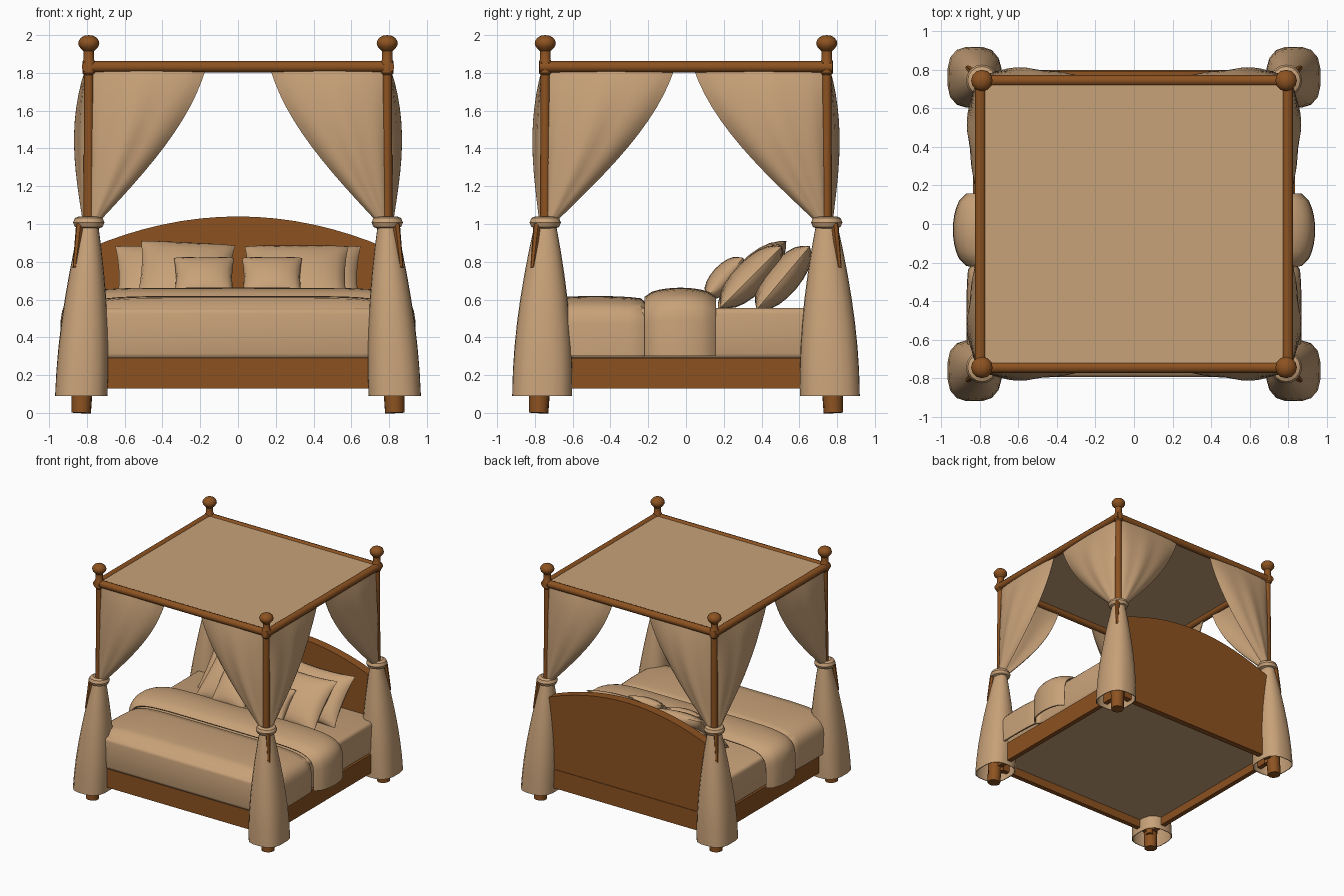
import bpy, bmesh
from math import sin, cos, pi, radians
from mathutils import Vector, Matrix

old = bpy.data.objects.get("Cube")
if old:
    bpy.data.objects.remove(old, do_unlink=True)


def material(name, rgb):
    m = bpy.data.materials.new(name)
    m.use_nodes = True
    m.diffuse_color = (*rgb, 1)
    m.node_tree.nodes["Principled BSDF"].inputs["Base Color"].default_value = (*rgb, 1)
    return m


WOOD = material("warm brown wood", (0.265, 0.085, 0.015))
CLOTH = material("tan cloth", (0.58, 0.36, 0.19))


def finish(ob, name, mat, solid=0, bevel=0):
    """Name, colour, thicken or round an object, then shade it."""
    ob.name = ob.data.name = name
    ob.data.materials.append(mat)
    bpy.ops.object.select_all(action='DESELECT')
    ob.select_set(True)
    bpy.context.view_layer.objects.active = ob
    bpy.ops.object.transform_apply(location=False, rotation=True, scale=True)
    if solid:
        mod = ob.modifiers.new("thickness", 'SOLIDIFY')
        mod.thickness, mod.offset = solid, 0
        bpy.ops.object.modifier_apply(modifier=mod.name)
    if bevel:
        mod = ob.modifiers.new("rounding", 'BEVEL')
        mod.width, mod.segments = bevel, 3
        bpy.ops.object.modifier_apply(modifier=mod.name)
    bpy.ops.object.shade_smooth_by_angle(angle=radians(40))
    return ob


def surface(name, f, nu, nv, mat, solid=0):
    """Grid surface from f(u, v) with u and v in 0..1; touching borders are welded."""
    bm = bmesh.new()
    g = [[bm.verts.new(f(i / nu, j / nv)) for j in range(nv + 1)] for i in range(nu + 1)]
    for i in range(nu):
        for j in range(nv):
            bm.faces.new((g[i][j], g[i + 1][j], g[i + 1][j + 1], g[i][j + 1]))
    bmesh.ops.remove_doubles(bm, verts=bm.verts, dist=0.0005)
    bmesh.ops.recalc_face_normals(bm, faces=bm.faces)
    me = bpy.data.meshes.new(name)
    bm.to_mesh(me)
    bm.free()
    ob = bpy.data.objects.new(name, me)
    bpy.context.collection.objects.link(ob)
    return finish(ob, name, mat, solid)


def box(name, x, y, z, mat, bevel=0):
    lo, hi = Vector((x[0], y[0], z[0])), Vector((x[1], y[1], z[1]))
    bpy.ops.mesh.primitive_cube_add(size=1, location=(lo + hi) / 2)
    ob = bpy.context.object
    ob.scale = hi - lo
    return finish(ob, name, mat, 0, bevel)


def rod(name, a, b, r1, r2, mat, sides=10):
    a, b = Vector(a), Vector(b)
    bpy.ops.mesh.primitive_cone_add(vertices=sides, radius1=r1, radius2=r2,
                                    depth=(b - a).length, location=(a + b) / 2)
    ob = bpy.context.object
    ob.rotation_euler = (b - a).to_track_quat('Z', 'Y').to_euler()
    return finish(ob, name, mat)


def lathe(name, centre, profile, mat, sides=12):
    def f(u, v):
        r, z = profile[round(v * (len(profile) - 1))]
        return (centre[0] + r * cos(2 * pi * u), centre[1] + r * sin(2 * pi * u), z)
    return surface(name, f, sides, len(profile) - 1, mat)


PX, PY = 0.79, 0.745   # post positions

# Bed frame boards, recessed base and mattress
for s, side in ((1, "left"), (-1, "right")):
    box(side + "_side_rail", sorted((s * .795, s * .835)), (-.77, .77), (.13, .29), WOOD)
box("foot_board", (-.83, .83), (-.785, -.745), (.13, .29), WOOD)
box("back_board", (-.83, .83), (.75, .80), (.13, .29), WOOD)
box("bed_base", (-.80, .80), (-.75, .755), (.2, .3), CLOTH)
box("mattress", (-.83, .83), (-.795, .73), (.285, .555), CLOTH, .03)

# Arched headboard: outline extruded backwards
bm = bmesh.new()
xs = [-.8 + .1 * i for i in range(17)]
outline = [(-.8, .2)] + [(x, 1.04 - .27 * x * x) for x in xs] + [(.8, .2)]
face = bm.faces.new([bm.verts.new((x, .72, z)) for x, z in outline])
ext = bmesh.ops.extrude_face_region(bm, geom=[face])
bmesh.ops.translate(bm, vec=(0, .075, 0),
                    verts=[v for v in ext["geom"] if isinstance(v, bmesh.types.BMVert)])
bmesh.ops.recalc_face_normals(bm, faces=bm.faces)
me = bpy.data.meshes.new("headboard")
bm.to_mesh(me)
bm.free()
headboard = bpy.data.objects.new("headboard", me)
bpy.context.collection.objects.link(headboard)
finish(headboard, "headboard", WOOD)


# Blanket and folded cover: boxy arch swept along the bed, swelling between its ends
def drape(name, y0, y1, hw, dx, top, dz, power):
    def f(u, v):
        a = pi * u
        puff = max(0, sin(pi * v)) ** power
        c, s = cos(a), max(0, sin(a))
        x = (hw + dx * puff) * abs(c) ** .3 * (1 if c > 0 else -1)
        return (x, y0 + (y1 - y0) * v, .3 + (top + dz * puff - .3) * s ** .3)
    surface(name, f, 24, 10, CLOTH, .012)


drape("blanket", -.78, -.18, .815, .05, .54, .073, .15)
drape("folded_cover", -.215, .155, .865, .07, .61, .047, .5)


# Pillows: puffed, with pinched edges and pointed corners, leaning on the headboard
def pillow(name, centre, w, h, thick, tilt, roll=0):
    m = (Matrix.Translation(centre) @ Matrix.Rotation(radians(tilt), 4, 'X')
         @ Matrix.Rotation(radians(roll), 4, 'Z'))

    def f(u, v):
        p = sin((1 - abs(2 - 4 * u)) * pi / 2)
        q = sin((2 * v - 1) * pi / 2)
        side = 1 if u < .5 else -1
        z = side * thick / 2 * max(0, (1 - p * p) * (1 - q * q)) ** .45
        return m @ Vector((w / 2 * p * (1 - .07 * (1 - q * q)),
                           h / 2 * q * (1 - .07 * (1 - p * p)), z))
    surface(name, f, 20, 10, CLOTH)


for s, side in ((1, "left"), (-1, "right")):
    pillow(side + "_back_pillow", (s * .36, .515, .715), .58, .44, .18, 50)
    pillow(side + "_small_pillow", (s * .18, .205, .715), .32, .29, .14, 47)
pillow("left_middle_pillow", (.31, .345, .72), .55, .46, .18, 45)
pillow("right_middle_pillow", (-.28, .35, .73), .50, .48, .18, 45, -4)

# Canopy sheet lying over the inner half of the rails
box("canopy", (-.79, .79), (-.738, .738), (1.84, 1.849), CLOTH)
for s, lr, fb in ((1, "left", "back"), (-1, "right", "front")):
    rod(lr + "_canopy_rail", (s * .798, -PY - .03, 1.832),
        (s * .798, PY + .03, 1.832), .03, .03, WOOD)
    rod(fb + "_canopy_rail", (-PX - .03, s * PY, 1.832),
        (PX + .03, s * PY, 1.832), .03, .03, WOOD)

POST = [(0, .1), (.03, .1), (.028, 1.0), (.025, 1.79), (.034, 1.80), (.034, 1.86),
        (.028, 1.87), (.028, 1.915)]
POST += [(.056 * sin(pi * k / 8), 1.957 - .043 * cos(pi * k / 8)) for k in range(2, 9)]


# Upper curtain: hangs from a rail and gathers into the tie at the post
def curtain(name, sx, sy, along_x, reach, bulge):
    def f(t, v):
        z = 1.0 + .825 * v
        length = .04 + reach * (.42 * v + .58 * sin(v * pi / 2))
        belly = .015 * (1 - v) + .012 + bulge * max(0, sin(pi * v ** 1.25)) ** .8
        belly *= max(0, sin(pi * t)) ** .6
        belly += .006 * sin(t * 17) * sin(pi * t) * sin(pi * v)
        if along_x:
            return (sx * (PX - length * t), sy * (PY + belly), z)
        return (sx * (PX + belly), sy * (PY - length * t), z)
    surface(name, f, 14, 12, CLOTH, .006)


# Lower curtain: flaring, slightly square tube below the tie
def skirt(name, sx, sy):
    def f(u, v):
        a, k = 2 * pi * u, 1 - v
        r = .05 + .1 * sin(k * pi / 2) ** .95
        r *= 1 - .06 * k * cos(4 * a)
        x = PX + .04 * k + r * .96 * cos(a)
        y = PY + .017 * k + r * 1.1 * sin(a)
        return (sx * x, sy * y, .09 + .9 * v)
    surface(name, f, 20, 7, CLOTH, .006)


# The four corners
for sx, lr in ((1, "left"), (-1, "right")):
    for sy, fb in ((-1, "front"), (1, "back")):
        n = fb + "_" + lr + "_"
        lathe(n + "post", (sx * PX, sy * PY), POST, WOOD)
        rod(n + "leg", (sx * .83, sy * .78, 0), (sx * .82, sy * .77, .25), .052, .06, WOOD)
        curtain(n + "end_curtain", sx, sy, True, .58, .042)
        curtain(n + "side_curtain", sx, sy, False, .645 if sy < 0 else .665, .052)
        skirt(n + "lower_curtain", sx, sy)
        bpy.ops.mesh.primitive_torus_add(major_segments=16, minor_segments=8, major_radius=.05,
                                         minor_radius=.033, location=(sx * PX, sy * PY, 1.008))
        finish(bpy.context.object, n + "tie", CLOTH)
        rod(n + "tassel", (sx * .863, sy * .812, .77), (sx * .838, sy * .788, 1.0),
            .013, .02, WOOD, 6)
